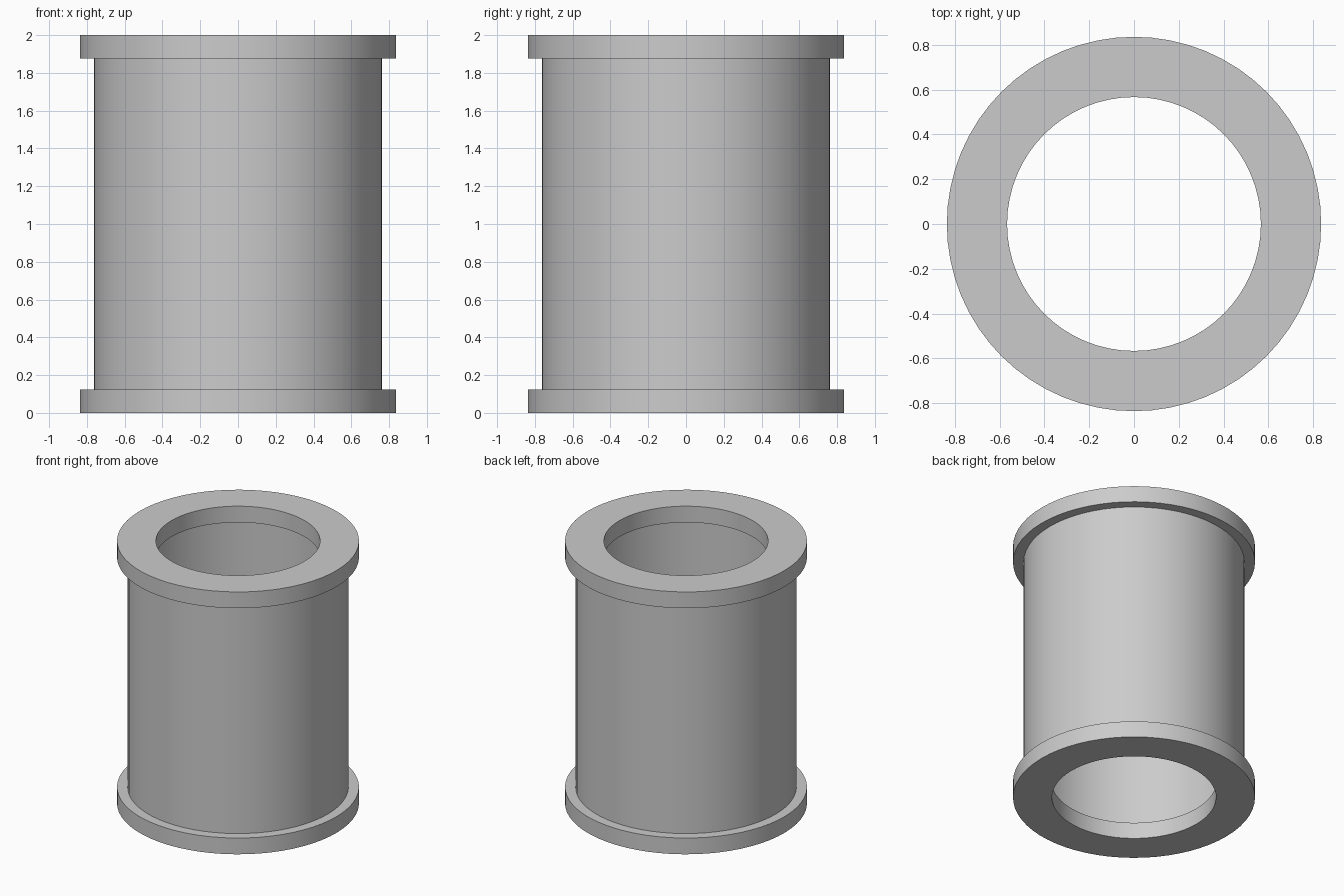
import bpy
import bmesh
import math

if "Cube" in bpy.data.objects:
    bpy.data.objects.remove(bpy.data.objects["Cube"], do_unlink=True)

SIDES = 64
HEIGHT = 2.0
BORE = 0.567
BODY_INNER = 0.75
BODY = 0.763
RIM = 0.836
THICK = 0.124

grey = bpy.data.materials.new("plain_grey")
grey.use_nodes = True
colour = (0.6, 0.6, 0.6, 1)
grey.diffuse_color = colour
grey.node_tree.nodes["Principled BSDF"].inputs["Base Color"].default_value = colour


def ring(name, inner, outer, low, high):
    """Hollow cylinder, made by turning a rectangular section about z."""
    bm = bmesh.new()
    section = [(inner, low), (outer, low), (outer, high), (inner, high)]
    verts = [bm.verts.new((r, 0, z)) for r, z in section]
    edges = [bm.edges.new((verts[i - 1], verts[i])) for i in range(len(verts))]
    bmesh.ops.spin(bm, geom=verts + edges, cent=(0, 0, 0), axis=(0, 0, 1),
                   angle=math.tau, steps=SIDES)
    bmesh.ops.remove_doubles(bm, verts=bm.verts, dist=0.0001)
    bmesh.ops.recalc_face_normals(bm, faces=bm.faces)
    mesh = bpy.data.meshes.new(name)
    bm.to_mesh(mesh)
    bm.free()
    mesh.materials.append(grey)
    obj = bpy.data.objects.new(name, mesh)
    bpy.context.collection.objects.link(obj)
    bpy.ops.object.select_all(action="DESELECT")
    obj.select_set(True)
    bpy.context.view_layer.objects.active = obj
    bpy.ops.object.shade_smooth_by_angle(angle=math.radians(30))
    return obj


# Thin tube body between two flanges that overhang it inside and out
ring("tube_body", BODY_INNER, BODY, THICK, HEIGHT - THICK)
ring("bottom_flange", BORE, RIM, 0, THICK)
ring("top_flange", BORE, RIM, HEIGHT - THICK, HEIGHT)
